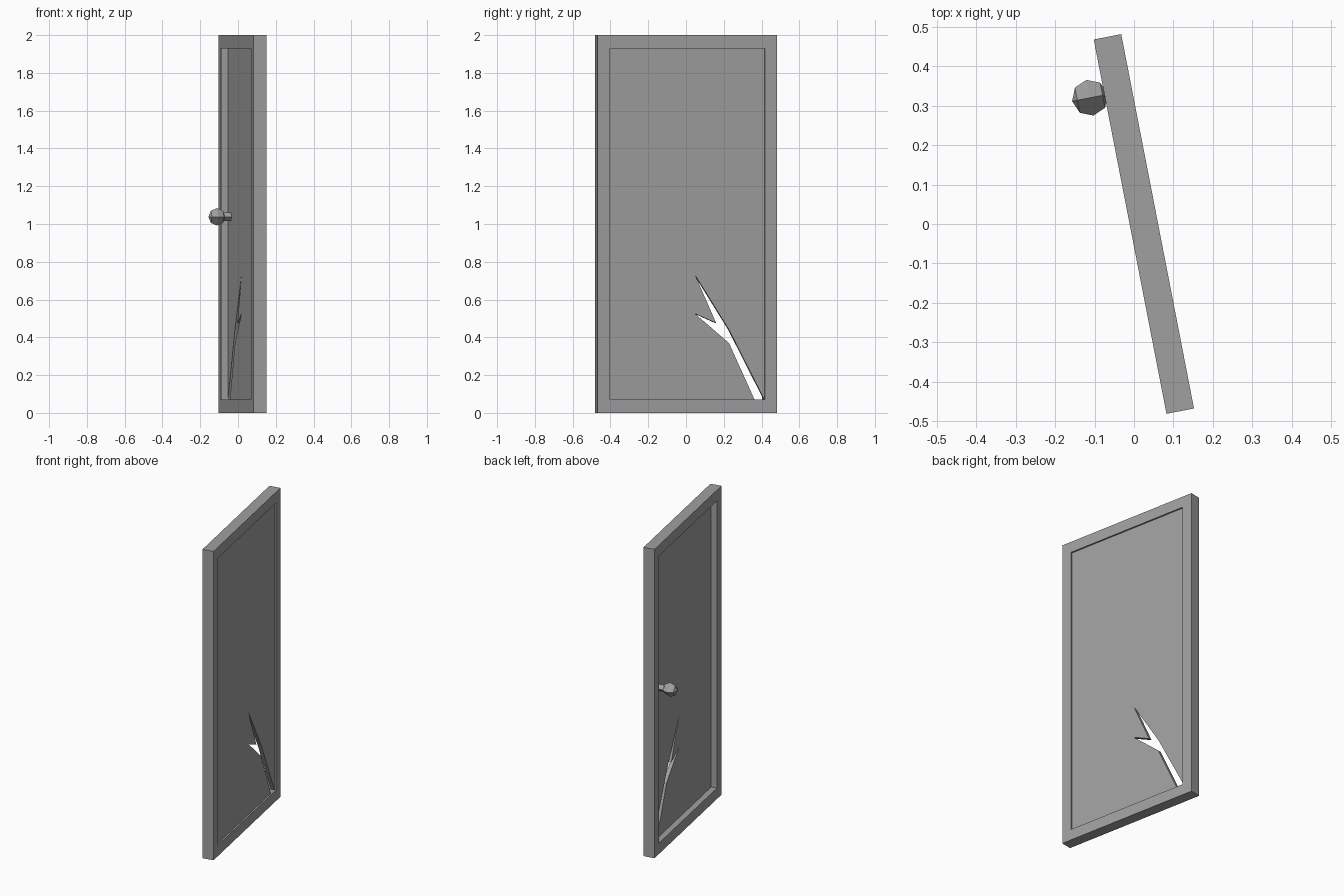
import bpy, bmesh, math
from mathutils import Matrix, Vector

cube = bpy.data.objects.get("Cube")
if cube:
    bpy.data.objects.remove(cube, do_unlink=True)

grey = bpy.data.materials.new("plain_grey")
grey.use_nodes = True
grey.diffuse_color = (0.35, 0.35, 0.35, 1)
grey.node_tree.nodes["Principled BSDF"].inputs["Base Color"].default_value = (0.35, 0.35, 0.35, 1)

# Door space: x through the thickness, y along the width, z up; swung open a little
SWING = Matrix.Translation((0.025, 0, 0)) @ Matrix.Rotation(math.radians(11), 4, 'Z')
HALF_W, HEIGHT, HALF_T = 0.483, 2.0, 0.0355
IN_W, IN_Z = 0.418, 0.07
PANEL_BACK, PANEL_FRONT = 0.002, 0.0255


def finish(bm, name):
    bmesh.ops.recalc_face_normals(bm, faces=bm.faces)
    mesh = bpy.data.meshes.new(name)
    bm.to_mesh(mesh)
    bm.free()
    mesh.materials.append(grey)
    obj = bpy.data.objects.new(name, mesh)
    obj.matrix_world = SWING
    bpy.context.collection.objects.link(obj)
    return obj


def rect(bm, x, half, low, high):
    corners = [(-half, low), (half, low), (half, high), (-half, high)]
    return [bm.verts.new((x, y, z)) for y, z in corners]


# Frame: one closed rectangular ring
bm = bmesh.new()
loops = [rect(bm, -HALF_T, HALF_W, 0, HEIGHT),
         rect(bm, HALF_T, HALF_W, 0, HEIGHT),
         rect(bm, HALF_T, IN_W, IN_Z, HEIGHT - IN_Z),
         rect(bm, -HALF_T, IN_W, IN_Z, HEIGHT - IN_Z)]
for k in range(4):
    a, b = loops[k], loops[(k + 1) % 4]
    for i in range(4):
        j = (i + 1) % 4
        bm.faces.new((a[i], a[j], b[j], b[i]))
finish(bm, "door_frame")

# Panel: outline with a forked crack running up from the lower corner
crack = [(0.365, IN_Z), (0.227, 0.37), (0.044, 0.525), (0.158, 0.475),
         (0.044, 0.73), (0.227, 0.44)]
outline = [(-IN_W, IN_Z)] + crack + [(IN_W, IN_Z), (IN_W, HEIGHT - IN_Z), (-IN_W, HEIGHT - IN_Z)]
bm = bmesh.new()
face = bm.faces.new([bm.verts.new((PANEL_BACK, y, z)) for y, z in outline])
ext = bmesh.ops.extrude_face_region(bm, geom=[face], use_keep_orig=True)
moved = [g for g in ext["geom"] if isinstance(g, bmesh.types.BMVert)]
bmesh.ops.translate(bm, verts=moved, vec=(PANEL_FRONT - PANEL_BACK, 0, 0))
bmesh.ops.triangulate(bm, faces=[f for f in bm.faces if len(f.verts) > 4])
finish(bm, "cracked_panel")

# Knob and stem: four-sided, with their axis through the door
KNOB = Vector((-0.073, 0.34, 1.038))
TURN = Matrix.Rotation(math.pi / 2, 4, 'Y')
bm = bmesh.new()
bmesh.ops.create_uvsphere(bm, u_segments=4, v_segments=4, radius=0.046,
                          matrix=Matrix.Translation(KNOB) @ TURN)
finish(bm, "door_knob")

length = PANEL_BACK - KNOB.x + 0.005
bm = bmesh.new()
bmesh.ops.create_cone(bm, cap_ends=True, segments=4, radius1=0.022, radius2=0.022, depth=length,
                      matrix=Matrix.Translation(KNOB + Vector((length / 2, 0, 0))) @ TURN)
finish(bm, "knob_stem")
